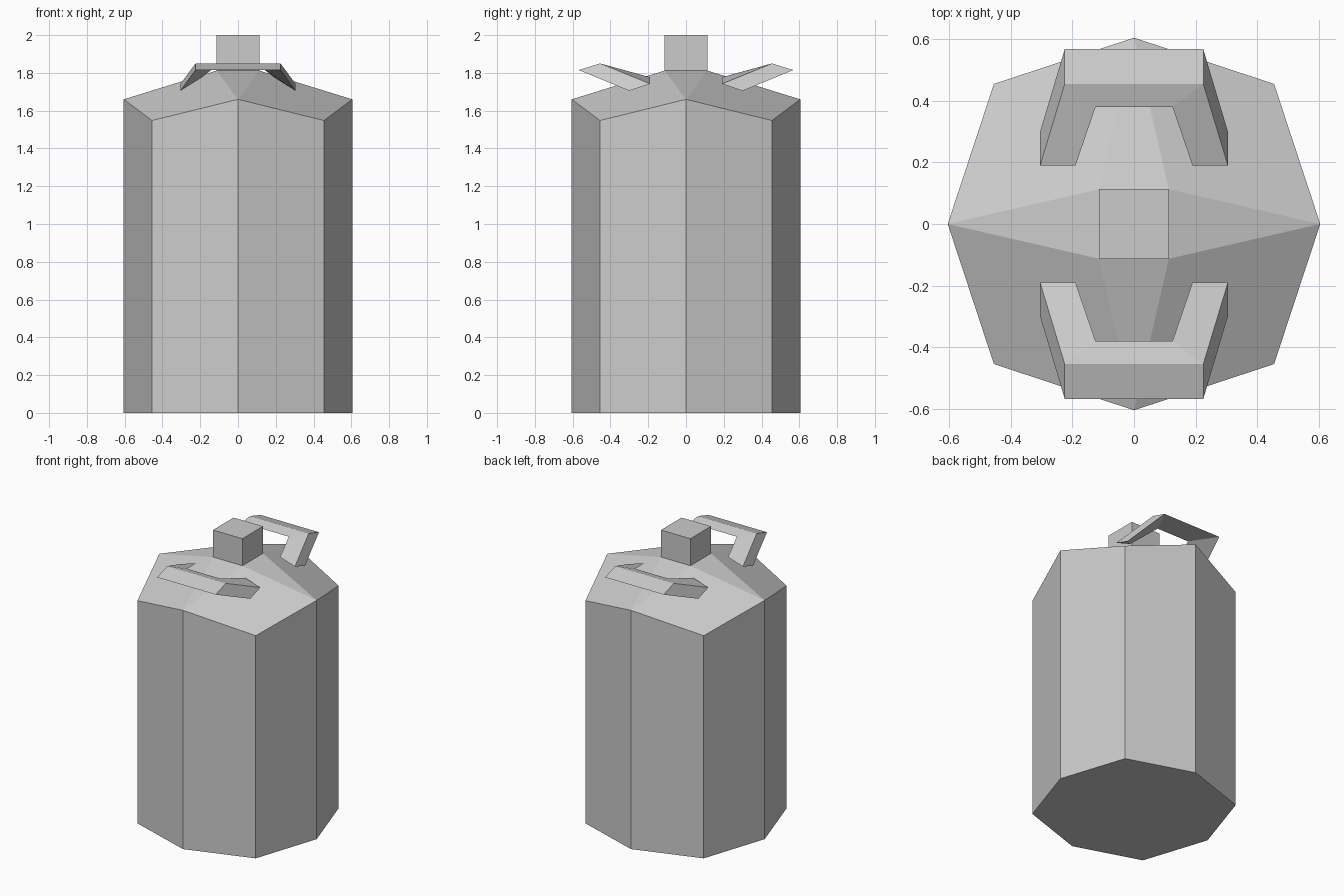
import bpy

cube = bpy.data.objects.get("Cube")
if cube:
    bpy.data.objects.remove(cube, do_unlink=True)

# Plain metal grey
grey = bpy.data.materials.new("metal grey")
grey.use_nodes = True
colour = (0.6, 0.6, 0.6, 1.0)
grey.diffuse_color = colour
grey.node_tree.nodes["Principled BSDF"].inputs["Base Color"].default_value = colour


def make_part(name, verts, faces):
    mesh = bpy.data.meshes.new(name)
    mesh.from_pydata(verts, [], faces)
    mesh.materials.append(grey)
    mesh.validate()
    obj = bpy.data.objects.new(name, mesh)
    bpy.context.collection.objects.link(obj)
    return obj


# Body: eight-sided can with a peaked rim, sloping shoulders and a square neck
R, D, N = 0.605, 0.455, 0.113
outline = [(R, 0), (D, D), (0, R), (-D, D), (-R, 0), (-D, -D), (0, -R), (D, -D)]
base = [(x, y, 0) for x, y in outline]
rim = [(x, y, 1.548 if i % 2 else 1.66) for i, (x, y) in enumerate(outline)]
corners = [(N, N), (-N, N), (-N, -N), (N, -N)]
neck = [(x, y, z) for z in (1.812, 2.0) for x, y in corners]

faces = [tuple(reversed(range(8)))]
faces += [(i, (i + 1) % 8, 8 + (i + 1) % 8, 8 + i) for i in range(8)]
for k in range(4):
    a, b = 16 + k, 16 + (k + 1) % 4
    east, diagonal, north = 8 + 2 * k, 9 + 2 * k, 8 + (2 * k + 2) % 8
    faces.append((east, diagonal, north, a))    # shoulder panel
    faces.append((north, b, a))                 # shoulder gusset
    faces.append((a, b, b + 4, a + 4))          # neck side
faces.append((20, 21, 22, 23))
make_part("can_body", base + rim + neck, faces)

# Handles: three-sided bar swept along a U, one in front and one behind
half = [[(0.305, 0.30, 1.705), (0.305, 0.19, 1.742), (0.19, 0.19, 1.777)],
        [(0.225, 0.568, 1.815), (0.225, 0.455, 1.85), (0.125, 0.38, 1.829)]]
rings = half + [[(-x, y, z) for x, y, z in ring] for ring in reversed(half)]
bar_faces = [(0, 1, 2), (11, 10, 9)]
for r in range(3):
    for j in range(3):
        a, b = 3 * r + j, 3 * r + (j + 1) % 3
        bar_faces.append((a, a + 3, b + 3, b))

for name, side in (("back_handle", 1), ("front_handle", -1)):
    # Half turn about z keeps the winding the same for both handles
    verts = [(side * x, side * y, z) for ring in rings for x, y, z in ring]
    make_part(name, verts, bar_faces)
